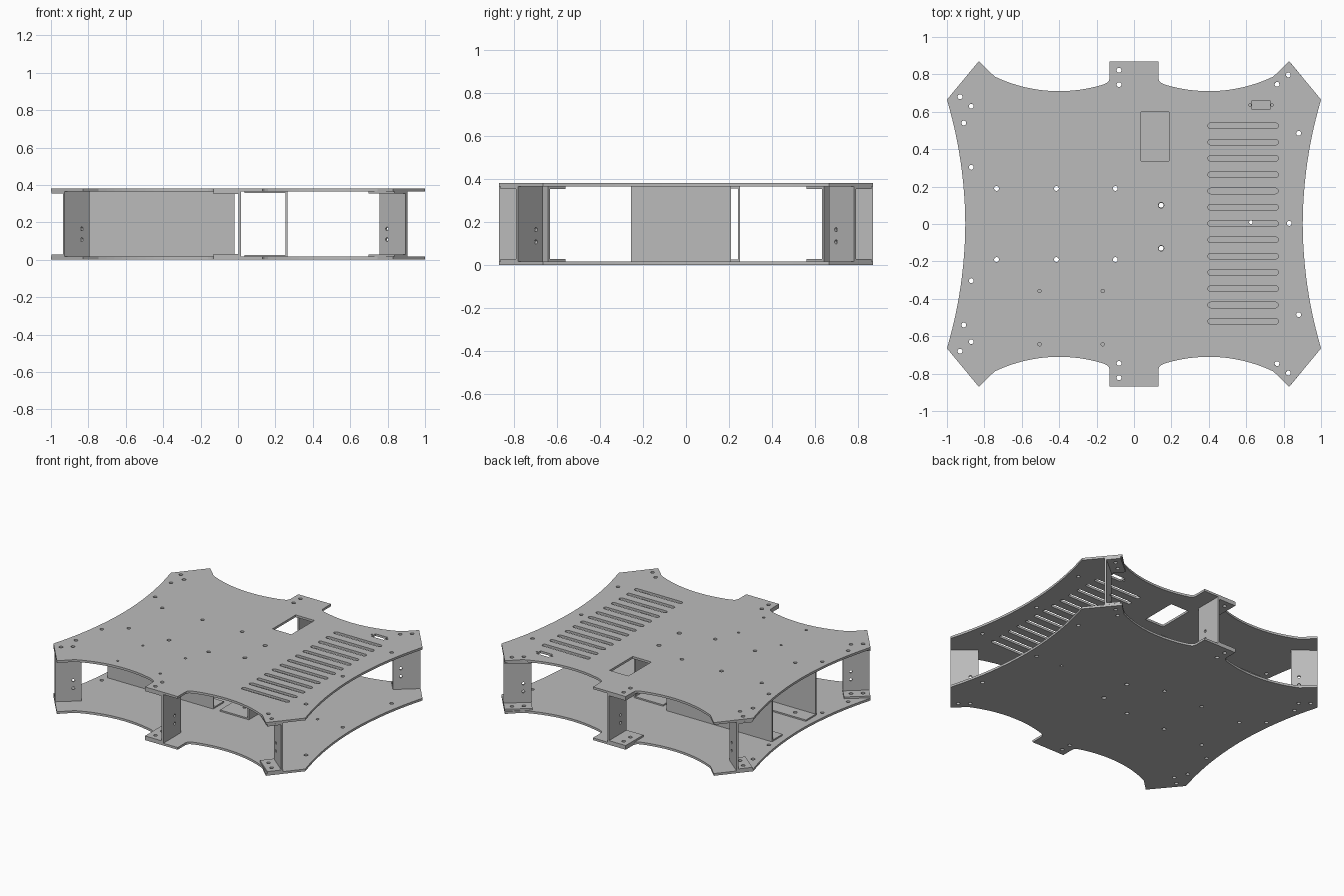
import bpy, bmesh, math
from mathutils import Vector, Matrix

if "Cube" in bpy.data.objects:
    bpy.data.objects.remove(bpy.data.objects["Cube"])

T = 0.016                     # deck thickness
Z0, Z1 = T, 0.366             # gap between the decks

grey = bpy.data.materials.new("metal_grey")
grey.diffuse_color = (0.5, 0.5, 0.5, 1)
grey.use_nodes = True
grey.node_tree.nodes["Principled BSDF"].inputs["Base Color"].default_value = grey.diffuse_color


def circle(x, y, r=0.013, n=16):
    return [(x + r * math.cos(2 * math.pi * i / n), y + r * math.sin(2 * math.pi * i / n)) for i in range(n)]


def rect(x0, y0, x1, y1):
    return [(x0, y0), (x1, y0), (x1, y1), (x0, y1)]


def slot(x0, x1, y, r):
    def arc(cx, start):
        return [(cx + r * math.cos(start + math.pi * i / 8), y + r * math.sin(start + math.pi * i / 8)) for i in range(9)]
    return arc(x1 - r, -math.pi / 2) + arc(x0 + r, math.pi / 2)


def add_sheet(bm, loops, thick, matrix):
    """Flat sheet with holes, from local z = 0 to thick, placed by matrix."""
    cu = bpy.data.curves.new("sheet_profile", 'CURVE')
    cu.dimensions, cu.fill_mode, cu.extrude = '2D', 'BOTH', thick / 2
    for loop in loops:
        sp = cu.splines.new('POLY')
        sp.points.add(len(loop) - 1)
        for p, (x, y) in zip(sp.points, loop):
            p.co = (x, y, 0, 1)
        sp.use_cyclic_u = True
    ob = bpy.data.objects.new("sheet_profile", cu)
    bpy.context.collection.objects.link(ob)
    dg = bpy.context.evaluated_depsgraph_get()
    me = bpy.data.meshes.new_from_object(ob.evaluated_get(dg))
    me.transform(matrix @ Matrix.Translation((0, 0, thick / 2)))
    bm.from_mesh(me)
    bpy.data.objects.remove(ob)
    bpy.data.curves.remove(cu)
    bpy.data.meshes.remove(me)


def finish(bm, name):
    bmesh.ops.remove_doubles(bm, verts=bm.verts, dist=1e-5)
    bmesh.ops.recalc_face_normals(bm, faces=bm.faces)
    for f in bm.faces:
        f.smooth = False
        f.material_index = 0
    me = bpy.data.meshes.new(name)
    bm.to_mesh(me)
    bm.free()
    me.materials.clear()
    me.materials.append(grey)
    bpy.context.collection.objects.link(bpy.data.objects.new(name, me))


def channel(name, a, b, width, t, holes, web_holes=(), side=1):
    """Upright C channel: web from a to b, flanges to the left of a-b (side = 1)."""
    a, b = Vector(a), Vector(b)
    u = (b - a).normalized()
    v = Vector((-u.y, u.x)) * side
    length = (b - a).length

    def frame(xa, ya, za, z):
        m = Matrix((xa, ya, za)).transposed().to_4x4()
        m.translation = (a.x, a.y, z)
        return m
    u3, v3, up = u.to_3d(), v.to_3d(), Vector((0, 0, 1))
    bm = bmesh.new()
    web = [rect(0, t, length, Z1 - Z0 - t)] + [circle(x, z - Z0, 0.01) for x, z in web_holes]
    add_sheet(bm, web, t, frame(u3, up, v3, Z0))
    local = [((Vector(h) - a).dot(u), (Vector(h) - a).dot(v)) for h in holes]
    flange = [rect(0, 0, length, width)] + [circle(x, y) for x, y in local]
    for z in (Z0, Z1 - t):
        add_sheet(bm, flange, t, frame(u3, v3, up, z))
    finish(bm, name)


# Deck outline: one quadrant, then mirrored round
quad = []
for i in range(13):                                   # concave side
    y = 0.665 * i / 12
    quad.append((0.902 + 2.37 - math.sqrt(2.37 ** 2 - y * y) + 0.003 * i / 12, y))
quad[-1] = (1.0, 0.665)
quad.append((0.83, 0.87))                             # clipped corner
for i in range(15):                                   # concave front/back edge
    x = 0.745 - 0.585 * i / 14
    quad.append((x, 0.71 + 0.8 - math.sqrt(0.64 - (x - 0.4) ** 2)))
quad += [(0.142, 0.757), (0.133, 0.768), (0.13, 0.785), (0.13, 0.87)]   # tab
half = quad + [(-x, y) for x, y in reversed(quad)]
outline = half + [(x, -y) for x, y in reversed(half[1:-1])]

# Holes shared by both decks
left_pts = [(-0.93, 0.68), (-0.87, 0.63)]
right_pts = [(0.765, 0.747), (0.825, 0.797)]
tab_pts = [(-0.08, 0.822), (-0.08, 0.745)]
case_pts = [(-0.735, 0.19), (-0.415, 0.19), (-0.1, 0.19)]
mid_pts = [(0.145, 0.1), (0.145, -0.13)]
extra = [(-0.91, 0.54), (-0.87, 0.303), (0.88, 0.485)]
shared = [circle(x, s * y) for s in (1, -1)
          for x, y in left_pts + right_pts + tab_pts + case_pts + extra]
shared += [circle(x, y, 0.015) for x, y in mid_pts] + [circle(0.83, 0.003)]

# Bottom deck
bm = bmesh.new()
add_sheet(bm, [outline] + shared + [circle(0.625, 0.01, 0.01)], T, Matrix())
finish(bm, "bottom_deck")

# Top deck with vent slots, cable window and switch cutout
cuts = [slot(0.395, 0.772, 0.525 - 0.0871 * i, 0.015) for i in range(13)]
cuts += [rect(0.038, 0.338, 0.187, 0.6), rect(0.63, 0.612, 0.727, 0.66)]
cuts += [circle(x, 0.636, 0.007) for x in (0.62, 0.738)]
cuts += [circle(x, y, 0.009) for x in (-0.505, -0.167) for y in (-0.358, -0.643)]
bm = bmesh.new()
add_sheet(bm, [outline] + shared + cuts, T, Matrix.Translation((0, 0, Z1)))
finish(bm, "top_deck")

# Brackets and inner channels, mirrored front to back
bolt = [(0.052, 0.165), (0.052, 0.108)]
for s, end in ((1, "back"), (-1, "front")):
    def fl(pts):
        return [(x, s * y) for x, y in pts]
    channel("left_corner_bracket_" + end, *fl([(-0.795, 0.642), (-0.928, 0.752)]),
            0.107, 0.013, fl(left_pts), bolt, s)
    channel("right_corner_bracket_" + end, *fl([(0.765, 0.664), (0.905, 0.78)]),
            0.107, 0.013, fl(right_pts), bolt, s)
    channel("tab_bracket_" + end, *fl([(0.016, 0.67), (0.016, 0.87)]),
            0.146, 0.014, fl(tab_pts), [(0.07, 0.165), (0.07, 0.108)], s)
    channel("bay_wall_" + end, *fl([(-0.02, 0.252), (-0.86, 0.252)]),
            0.12, 0.01, fl(case_pts), (), s)

# Cross channel beside the bay
channel("cross_channel", (0.265, -0.255), (0.265, 0.21), 0.23, 0.01, mid_pts)
